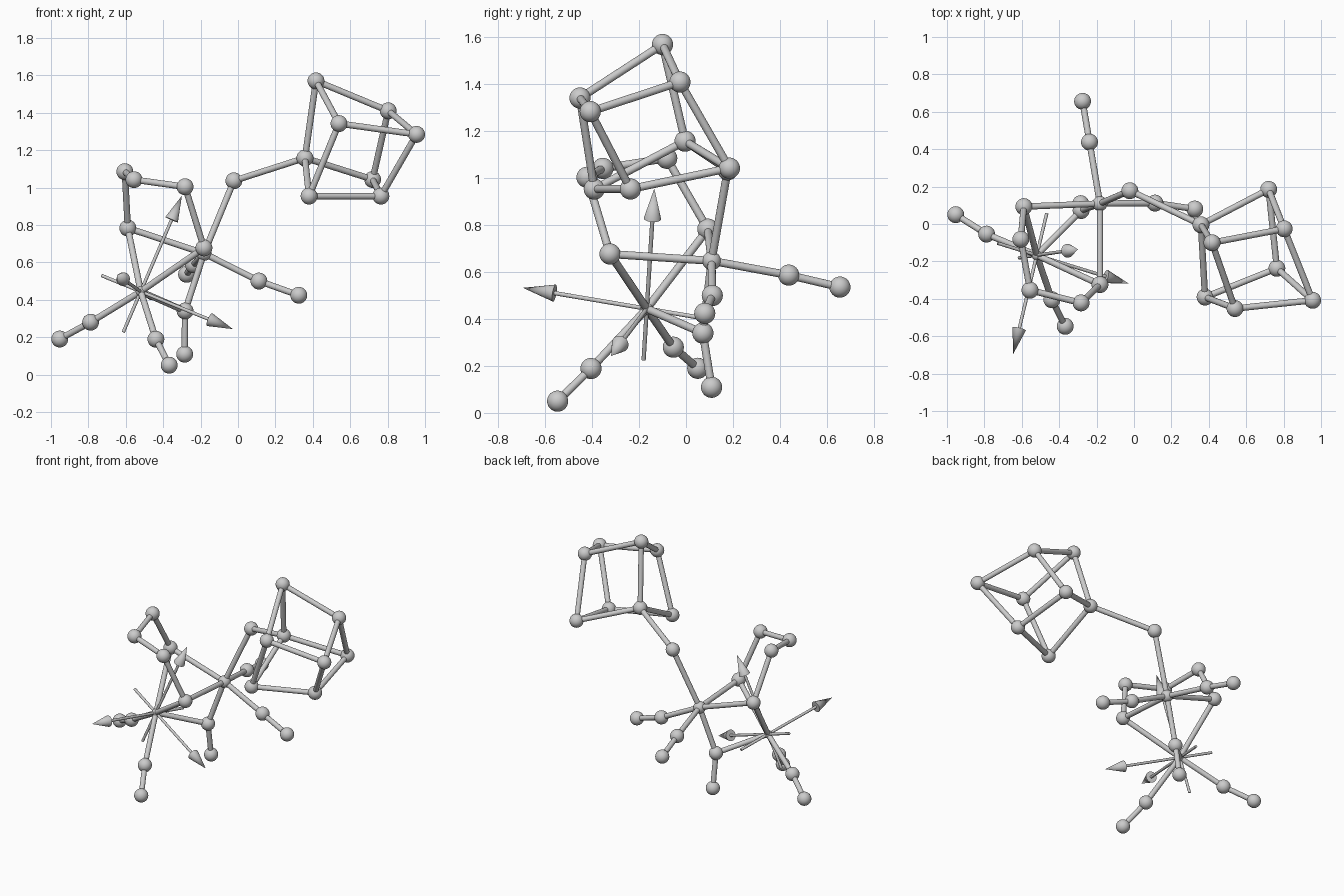
import bpy
from mathutils import Vector

if "Cube" in bpy.data.objects:
    bpy.data.objects.remove(bpy.data.objects["Cube"])

ATOM_R, BOND_R = 0.045, 0.017

# Atom centres, grouped by part of the molecule
ATOMS = {
    # cage of eight atoms
    "cage_a": (.417, -.10, 1.57), "cage_b": (.803, -.026, 1.41),
    "cage_c": (.54, -.452, 1.342), "cage_d": (.955, -.408, 1.284),
    "cage_e": (.358, -.004, 1.158), "cage_f": (.72, .185, 1.043),
    "cage_g": (.38, -.391, .954), "cage_h": (.764, -.237, .954),
    # linker and the two metal centres
    "linker": (-.022, .178, 1.036),
    "metal_1": (-.182, .109, .648), "metal_2": (-.52, -.167, .444),
    # puckered ring
    "ring_1": (-.182, -.324, .677), "ring_2": (-.283, -.422, 1.004),
    "ring_3": (-.556, -.354, 1.042), "ring_4": (-.605, -.082, 1.085),
    "ring_5": (-.589, .093, .783),
    # bridging and terminal arms (inner, outer)
    "bridge_in": (-.283, .072, .34), "bridge_out": (-.285, .109, .109),
    "arm_1_in": (.112, .112, .50), "arm_1_out": (.325, .08, .424),
    "arm_2_in": (-.238, .438, .587), "arm_2_out": (-.275, .656, .536),
    "arm_3_in": (-.788, -.054, .28), "arm_3_out": (-.953, .05, .19),
    "arm_4_in": (-.439, -.405, .189), "arm_4_out": (-.368, -.547, .05),
}
RADII = {"metal_1": .04, "metal_2": .027}

BONDS = [("cage_" + p[0], "cage_" + p[1]) for p in
         "ab ac bd cd ae bf cg dh ef eg fh gh".split()]
BONDS += [("cage_e", "linker"), ("linker", "metal_1")]
BONDS += [(f"ring_{i}", f"ring_{i + 1}") for i in range(1, 5)]
BONDS += [(m, r) for m in ("metal_1", "metal_2")
          for r in ("ring_1", "ring_5", "bridge_in")]
BONDS += [("bridge_in", "bridge_out")]
for i, metal in enumerate(("metal_1", "metal_1", "metal_2", "metal_2"), 1):
    BONDS += [(metal, f"arm_{i}_in"), (f"arm_{i}_in", f"arm_{i}_out")]


def finish(name):
    bpy.ops.object.shade_smooth_by_angle()
    bpy.context.object.name = name


def ball(name, loc, r):
    bpy.ops.mesh.primitive_uv_sphere_add(segments=32, ring_count=16, radius=r, location=loc)
    finish(name)


def rod(name, a, b, r1, r2):
    a, b = Vector(a), Vector(b)
    d = b - a
    bpy.ops.mesh.primitive_cone_add(vertices=24, radius1=r1, radius2=r2,
                                    depth=d.length, location=(a + b) / 2,
                                    rotation=d.to_track_quat('Z', 'Y').to_euler())
    finish(name)


# Atoms and bonds
for name, loc in ATOMS.items():
    ball("atom_" + name, loc, RADII.get(name, ATOM_R))
for a, b in BONDS:
    rod(f"bond_{a}_{b}", ATOMS[a], ATOMS[b], BOND_R, BOND_R)

# Three axis arrows passing through the second metal centre
centre = Vector(ATOMS["metal_2"])
TIPS = [(-.30, -.135, .956), (-.027, -.319, .243), (-.646, -.695, .533)]
for i, tip in enumerate(TIPS, 1):
    tip = Vector(tip)
    axis = tip - centre
    neck = tip - axis.normalized() * .14
    rod(f"axis_{i}_shaft", centre - axis * .425, neck, .009, .009)
    rod(f"axis_{i}_head", neck, tip, .037, 0)
